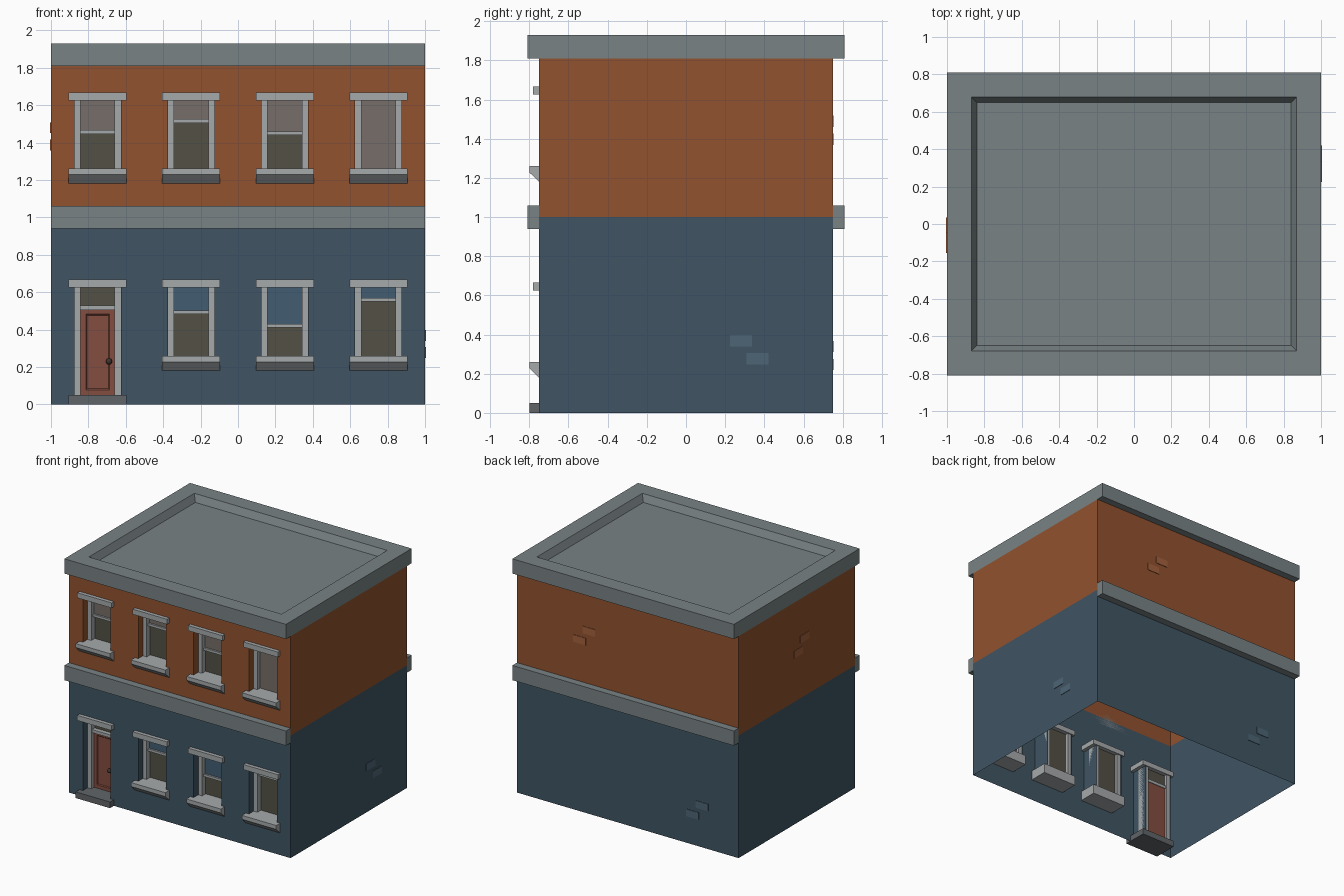
import bpy, bmesh, math
from mathutils import Matrix

if "Cube" in bpy.data.objects:
    bpy.data.objects.remove(bpy.data.objects["Cube"])


def material(name, rgb):
    m = bpy.data.materials.new(name)
    m.diffuse_color = (*rgb, 1)
    m.use_nodes = True
    m.node_tree.nodes["Principled BSDF"].inputs["Base Color"].default_value = m.diffuse_color
    return m


ORANGE = material("orange_brick", (0.29, 0.085, 0.028))
BLUE = material("blue_brick", (0.05, 0.09, 0.125))
ORANGE_LIT = material("orange_loose_brick", (0.37, 0.12, 0.045))
BLUE_LIT = material("blue_loose_brick", (0.075, 0.13, 0.18))
STONE = material("dark_stone", (0.19, 0.225, 0.235))
STEP = material("step_stone", (0.12, 0.13, 0.14))
TRIM = material("pale_stone", (0.38, 0.40, 0.41))
GLASS = material("dark_glass", (0.085, 0.08, 0.06))
BLIND_UP = material("grey_blind", (0.18, 0.155, 0.14))
BLIND_LOW = material("blue_blind", (0.055, 0.11, 0.17))
DOOR = material("red_door", (0.23, 0.075, 0.05))
KNOB = material("dark_metal", (0.05, 0.035, 0.03))

HY, INNER = 0.75, -0.60          # wall face, back of the window reveals
CENTRES = (-0.75, -0.25, 0.25, 0.75)
SILL, HEAD, HALF = 0.26, 0.625, 0.125


def finish(name, bm, mat):
    me = bpy.data.meshes.new(name)
    bm.to_mesh(me)
    bm.free()
    ob = bpy.data.objects.new(name, me)
    bpy.context.collection.objects.link(ob)
    me.materials.append(mat)
    return ob


def box_bm(x, y, z):
    bm = bmesh.new()
    bmesh.ops.create_cube(bm, size=1)
    for v in bm.verts:
        for i, (a, b) in enumerate((x, y, z)):
            v.co[i] = a if v.co[i] < 0 else b
    return bm


def box(name, x, y, z, mat):
    return finish(name, box_bm(x, y, z), mat)


def extrude_x(name, profile, x0, x1, mat):
    """Prism along x from a (y, z) profile."""
    bm = bmesh.new()
    face = bm.faces.new([bm.verts.new((x0, y, z)) for y, z in profile])
    ext = bmesh.ops.extrude_face_region(bm, geom=[face], use_keep_orig=True)
    for g in ext["geom"]:
        if isinstance(g, bmesh.types.BMVert):
            g.co.x = x1
    bmesh.ops.recalc_face_normals(bm, faces=bm.faces)
    return finish(name, bm, mat)


def storey_walls(name, base, z0, z1, mat, door):
    """Open shell with real openings and reveals in the front."""
    bm = bmesh.new()

    def wall(p, q, a, b):
        bm.faces.new([bm.verts.new(c) for c in
                      ((*p, a), (*q, a), (*q, b), (*p, b))])

    wall((1, -HY), (1, HY), z0, z1)
    wall((1, HY), (-1, HY), z0, z1)
    wall((-1, HY), (-1, -HY), z0, z1)
    left = -1
    for i, c in enumerate(CENTRES):
        a, b = c - HALF, c + HALF
        low = base + (0.05 if door and i == 0 else SILL)
        top = base + HEAD
        wall((left, -HY), (a, -HY), z0, z1)
        wall((a, -HY), (b, -HY), z0, low)
        wall((a, -HY), (b, -HY), top, z1)
        wall((a, -HY), (a, INNER), low, top)
        wall((b, INNER), (b, -HY), low, top)
        left = b
    wall((left, -HY), (1, -HY), z0, z1)
    return finish(name, bm, mat)


# Walls
storey_walls("lower_walls", 0, 0, 1, BLUE, True)
storey_walls("upper_walls", 1, 1, 1.81, ORANGE, False)

# Roof slab with a sunken, bevelled centre
bm = box_bm((-1, 1), (-0.81, 0.81), (1.81, 1.93))
top = [f for f in bm.faces if f.normal.z > 0.9 or f.calc_center_median().z > 1.92]
bmesh.ops.inset_individual(bm, faces=top, thickness=0.13, use_even_offset=True)
bmesh.ops.inset_individual(bm, faces=top, thickness=0.03, depth=-0.055, use_even_offset=True)
finish("roof_cornice", bm, STONE)

# Bands between the storeys, front and back
for s, n in ((-1, "front"), (1, "back")):
    box(n + "_band", (-1, 1), sorted((s * HY, s * 0.81)), (0.94, 1.06), STONE)


def surround(tag, c, base, low):
    """Lintel and recessed jambs of one opening."""
    box(tag + "_lintel", (c - 0.155, c + 0.155), (-0.78, INNER),
        (base + HEAD, base + 0.667), TRIM)
    for s in (-1, 1):
        box(tag + "_jamb", sorted((c + s * HALF, c + s * 0.091)), (-0.69, -0.61),
            (base + low, base + HEAD), TRIM)


def window(tag, c, base, bar, blind):
    surround(tag, c, base, SILL)
    prof = [(-0.80, SILL), (-0.80, 0.228), (-0.75, 0.18), (INNER, 0.18), (INNER, SILL)]
    extrude_x(tag + "_sill", [(y, z + base) for y, z in prof], c - 0.155, c + 0.155, TRIM)
    x = (c - 0.092, c + 0.092)
    box(tag + "_glass", x, (-0.645, -0.635), (base + SILL, base + HEAD), GLASS)
    box(tag + "_blind", x, (-0.655, -0.646), (base + bar, base + HEAD), blind)
    if bar > SILL:
        box(tag + "_sash_bar", x, (-0.67, -0.64), (base + bar - 0.01, base + bar + 0.01), TRIM)


# Windows: height of the sash bar in each
for c, bar in zip(CENTRES, (0.457, 0.515, 0.45, SILL)):
    window("upper_window", c, 1, bar, BLIND_UP)
for c, bar in zip(CENTRES[1:], (0.493, 0.42, 0.56)):
    window("lower_window", c, 0, bar, BLIND_LOW)

# Door with step, transom and sunken panel
dc = CENTRES[0]
dx = (dc - 0.092, dc + 0.092)
surround("door", dc, 0, 0.05)
box("door_step", (dc - 0.155, dc + 0.155), (-0.80, INNER), (0, 0.05), STEP)
box("transom_glass", dx, (-0.645, -0.635), (0.52, HEAD), GLASS)
box("transom_bar", dx, (-0.68, -0.62), (0.505, 0.53), TRIM)
bm = box_bm(dx, (-0.655, -0.625), (0.05, 0.51))
front = [f for f in bm.faces if f.calc_center_median().y < -0.65]
bmesh.ops.inset_individual(bm, faces=front, thickness=0.028, use_even_offset=True)
bmesh.ops.inset_individual(bm, faces=front, thickness=0.006, depth=-0.006, use_even_offset=True)
finish("door_leaf", bm, DOOR)
bm = bmesh.new()
bmesh.ops.create_uvsphere(bm, u_segments=12, v_segments=8, radius=0.017,
                          matrix=Matrix.Translation((-0.69, -0.672, 0.23)))
for f in bm.faces:
    f.smooth = True
finish("door_knob", bm, KNOB)

# Pairs of slightly raised bricks: (wall, centre of upper brick, its base z, step of lower brick)
T = 0.004
for side, u, z, step, mat in (("right", 0.28, 0.34, 0.085, BLUE_LIT),
                              ("left", -0.10, 1.45, 0.08, ORANGE_LIT),
                              ("back", 0.35, 1.46, 0.085, ORANGE_LIT),
                              ("back", -0.67, 0.31, 0.085, BLUE_LIT)):
    for k in (0, 1):
        span = (u + k * step - 0.056, u + k * step + 0.056)
        zz = (z - k * 0.092, z - k * 0.092 + 0.058)
        if side == "back":
            box("back_brick", span, (HY - T, HY + T), zz, mat)
        else:
            s = 1 if side == "right" else -1
            box(side + "_brick", (s - T, s + T), span, zz, mat)
